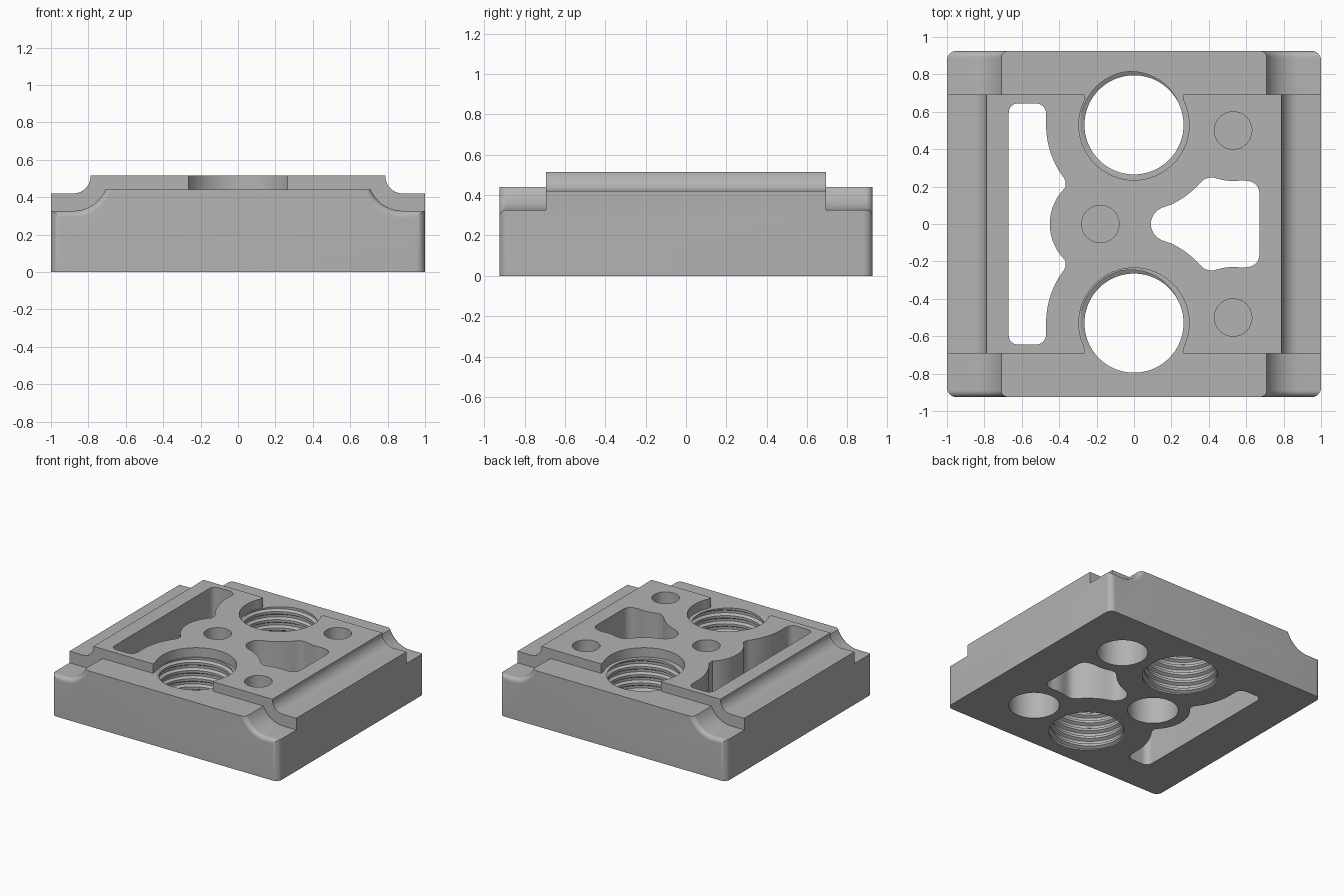
import bpy, bmesh
from math import sin, cos, radians, sqrt, pi
from mathutils import Vector

if "Cube" in bpy.data.objects:
    bpy.data.objects.remove(bpy.data.objects["Cube"])

TOP, STEP = 0.515, 0.44        # raised plate and end ledge heights
HALF_Y, PLATE_Y = 0.925, 0.693
BORE_Y = 0.53
PINS = [(0.53, 0.5), (0.53, -0.5), (-0.18, 0)]

grey = bpy.data.materials.new("light_grey")
grey.use_nodes = True
grey.diffuse_color = (0.45, 0.45, 0.45, 1)
grey.node_tree.nodes["Principled BSDF"].inputs["Base Color"].default_value = grey.diffuse_color


def finish(name, bm):
    bmesh.ops.recalc_face_normals(bm, faces=bm.faces)
    mesh = bpy.data.meshes.new(name)
    bm.to_mesh(mesh)
    bm.free()
    obj = bpy.data.objects.new(name, mesh)
    bpy.context.collection.objects.link(obj)
    return obj


def loft(name, rings):
    """Closed solid through rings of equal point count."""
    bm = bmesh.new()
    rows = [[bm.verts.new(p) for p in ring] for ring in rings]
    n = len(rows[0])
    for a, b in zip(rows, rows[1:]):
        for i in range(n):
            k = (i + 1) % n
            bm.faces.new((a[i], a[k], b[k], b[i]))
    bm.faces.new(rows[0])
    bm.faces.new(rows[-1])
    return finish(name, bm)


def prism(name, outline, z0, z1):
    return loft(name, [[(x, y, z) for x, y in outline] for z in (z0, z1)])


def arc(cx, cy, r, a0, a1, n=16):
    angles = [radians(a0 + (a1 - a0) * i / n) for i in range(n + 1)]
    return [(cx + r * cos(a), cy + r * sin(a)) for a in angles]


def circle(cx, cy, r, n=64):
    return arc(cx, cy, r, 0, 360, n)[:-1]


def mirror_y(points):
    return [(x, -y) for x, y in points]


def groove(name, side, stations):
    """Concave edge cutter; stations are (y, radius)."""
    rings = []
    for y, r in stations:
        section = arc(0.88, 0.512, r, 180, 270, 20)
        section += [(1.3, 0.512 - r), (1.3, 0.8), (0.88 - r, 0.8)]
        rings.append([(side * x, y, z) for x, z in section])
    return loft(name, rings)


def thread(name, y, pitch=0.065, inner=0.265, outer=0.287, n=72, rows=48):
    """Bore cutter with a helical ridge; it overshoots both ends of the hole."""
    radii = (inner, inner, outer, outer)
    steps = (0, 0.3, 0.5, 0.8)
    bm = bmesh.new()
    grid = []
    for j in range(n):
        a = 2 * pi * j / n
        grid.append([bm.verts.new((radii[i % 4] * cos(a), y + radii[i % 4] * sin(a),
                                   -0.15 + pitch * (i // 4 + steps[i % 4] + j / n)))
                     for i in range(rows)])
    for j in range(n):
        last = j == n - 1
        here, there = grid[j], grid[0][4:] if last else grid[j + 1]
        for i in range(len(there) - 1):
            bm.faces.new((here[i], there[i], there[i + 1], here[i + 1]))
    rim = [e for e in bm.edges if e.is_boundary]
    for z, low in ((-0.15, True), (0.62, False)):
        centre = bm.verts.new((0, y, z))
        for e in rim:
            if (e.verts[0].co.z < 0.2) == low:
                bm.faces.new((e.verts[0], e.verts[1], centre))
    return finish(name, bm)


# Main block with rounded upright corners
bx, by, r = 0.95, HALF_Y - 0.05, 0.05
outline = (arc(bx, by, r, 0, 90, 8) + arc(-bx, by, r, 90, 180, 8)
           + arc(-bx, -by, r, 180, 270, 8) + arc(bx, -by, r, 270, 360, 8))
body = prism("base_block", outline, 0, TOP)
cutters = []

# Concave side grooves, wider and flared at the two ends
f = 0.035
for sx in (-1, 1):
    cutters.append(groove("side_groove", sx, [(-1.1, 0.092), (1.1, 0.092)]))
    for sy in (-1, 1):
        flare = [(PLATE_Y, 0.185)]
        for i in range(9):
            t = f * sin(radians(i * 10))
            flare.append((HALF_Y - f + t, 0.185 + f - sqrt(f * f - t * t)))
        flare += [(HALF_Y, 0.185 + f), (1.1, 0.185 + f)]
        cutters.append(groove("end_groove", sx, [(sy * y, q) for y, q in flare]))

# End ledges, bore recesses and threaded bores
for s in (-1, 1):
    ledge = [(-1.2, PLATE_Y), (1.2, PLATE_Y), (1.2, 1.2), (-1.2, 1.2)]
    recess = arc(0, BORE_Y, 0.295, 26, -206, 56) + [(-0.265, 0.8), (0.265, 0.8)]
    for name, shape in (("end_ledge", ledge), ("bore_recess", recess)):
        cutters.append(prism(name, [(x, s * y) for x, y in shape], STEP, 0.9))
    cutters.append(thread("threaded_bore", s * BORE_Y))

# Blind pin holes above wider sockets, parted by a thin web
for x, y in PINS:
    cutters.append(prism("pin_hole", circle(x, y, 0.1), 0.32, 0.9))
    cutters.append(prism("socket", circle(x, y, 0.185), -0.2, 0.3))

# Long slot with a wavy inner side following the holes
half = (arc(-0.62, 0.595, 0.05, 180, 90, 8) + arc(-0.525, 0.59, 0.055, 90, 0, 8)
        + arc(0, BORE_Y, 0.47, 180, 217, 20) + [(-0.367, 0.23), (-0.367, 0.21)]
        + arc(-0.18, 0, 0.27, 134, 180, 16))
slot = half + mirror_y(half[:-1])[::-1]
cutters.append(prism("long_slot", slot, -0.2, 0.9))

# Three-lobed window between the holes
half = ([(0.09, 0), (0.093, 0.025), (0.105, 0.05), (0.125, 0.073), (0.15, 0.087)]
        + arc(0, BORE_Y, 0.47, -65, -46, 10)
        + [(0.35, 0.216), (0.37, 0.236), (0.395, 0.247), (0.425, 0.248)]
        + arc(0.53, 0.5, 0.27, -104, -80, 10) + arc(0.605, 0.165, 0.065, 80, 0, 8))
window = half + mirror_y(half[1:])[::-1]
cutters.append(prism("window", window, -0.2, 0.9))

# Carve the block and bake the result
for c in cutters:
    c.hide_render = True
    m = body.modifiers.new(c.name, "BOOLEAN")
    m.operation, m.solver, m.object = "DIFFERENCE", "EXACT", c
depsgraph = bpy.context.evaluated_depsgraph_get()
body.data = bpy.data.meshes.new_from_object(body.evaluated_get(depsgraph))
body.modifiers.clear()
for c in cutters:
    bpy.data.objects.remove(c)
body.data.materials.clear()
body.data.materials.append(grey)
for p in body.data.polygons:
    p.material_index = 0

for o in bpy.context.selected_objects:
    o.select_set(False)
body.select_set(True)
bpy.context.view_layer.objects.active = body
bpy.ops.object.shade_smooth_by_angle(angle=radians(30))
